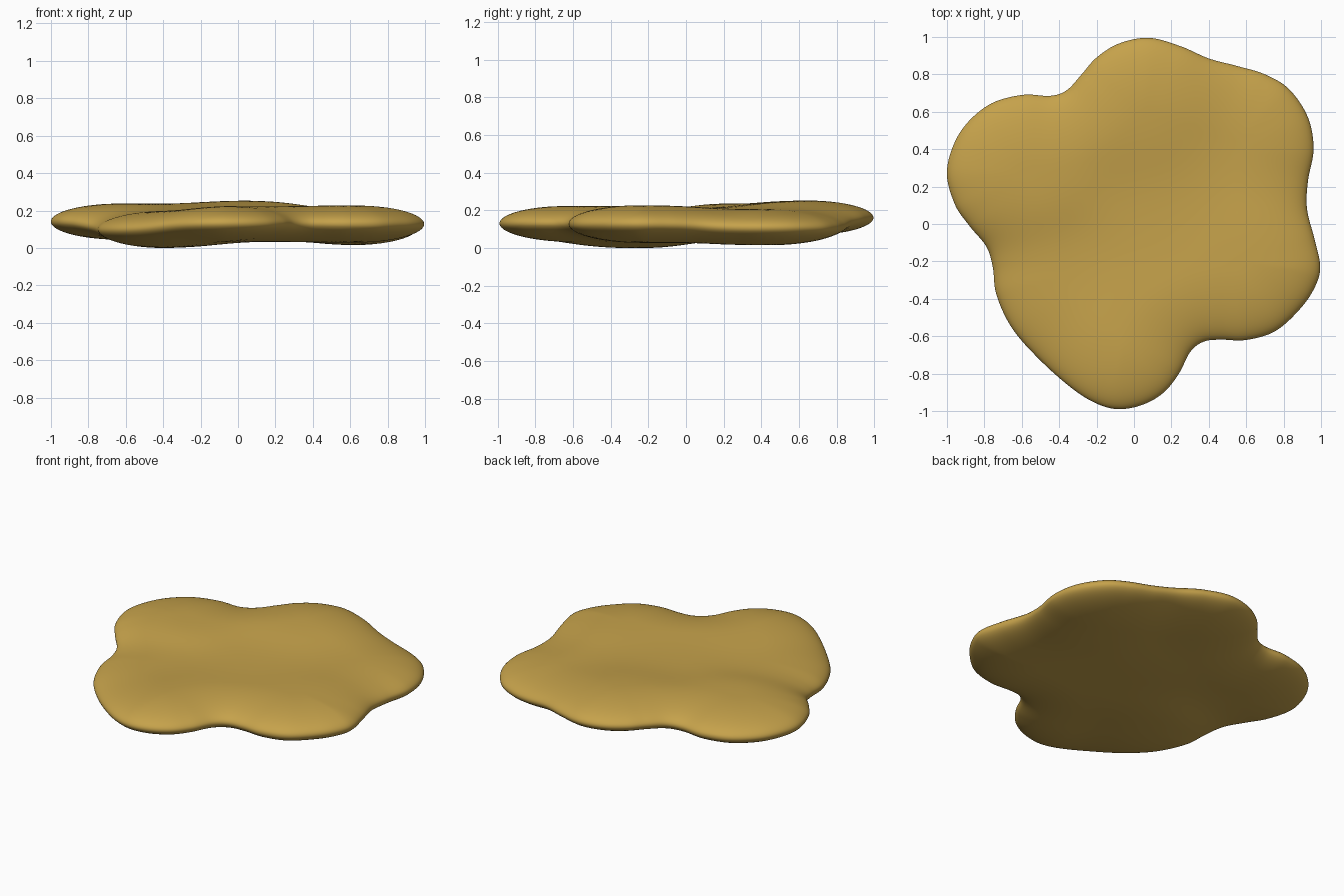
import bpy, bmesh, math
from mathutils import Vector
from mathutils.kdtree import KDTree

if "Cube" in bpy.data.objects:
    bpy.data.objects.remove(bpy.data.objects["Cube"])

# Top-view outline, counter-clockwise from the right
OUTLINE = [(.995, -.22), (.965, -.08), (.925, .08), (.93, .23), (.96, .4), (.93, .57), (.83, .72),
           (.7, .80), (.55, .845), (.4, .885), (.25, .95), (.08, .995), (-.08, .965), (-.2, .89),
           (-.28, .80), (-.36, .715), (-.45, .685), (-.6, .69), (-.78, .635), (-.93, .49),
           (-1, .29), (-.96, .11), (-.88, -.01), (-.79, -.12), (-.755, -.23), (-.735, -.38),
           (-.65, -.56), (-.5, -.73), (-.33, -.88), (-.2, -.96), (-.08, -.99), (.05, -.965),
           (.16, -.9), (.24, -.8), (.30, -.685), (.37, -.63), (.46, -.618), (.6, -.62),
           (.76, -.57), (.9, -.44), (.975, -.32)]
# Soft lobes: x, y, middle height, half thickness
LOBES = [(-.62, .3, .145, .097), (.07, .6, .166, .094), (.62, .45, .112, .096),
         (.6, -.25, .132, .1), (0, -.62, .136, .095), (-.42, -.35, .1, .1),
         (.15, .1, .128, .088)]
FINE, STEP, RINGS, ROUND = 40, 5, 32, .38


def smooth_loop(pts, n):
    """Closed Catmull-Rom curve through the points."""
    p = [Vector(q) for q in pts]
    out = []
    for i in range(len(p)):
        a, b, c, d = (p[(i + k) % len(p)] for k in (-1, 0, 1, 2))
        for j in range(n):
            t = j / n
            out.append(.5 * (2 * b + (c - a) * t + (2 * a - 5 * b + 4 * c - d) * t * t
                             + (3 * b - a - 3 * c + d) * t ** 3))
    return out


edge = smooth_loop(OUTLINE, FINE)
tree = KDTree(len(edge))
for i, e in enumerate(edge):
    tree.insert((e.x, e.y, 0), i)
tree.balance()


def heights(x, y):
    """Middle height and half thickness at a point inside the outline."""
    w = [math.exp(-((x - l[0]) ** 2 + (y - l[1]) ** 2) / (2 * .22 ** 2)) for l in LOBES]
    mid = sum(a * l[2] for a, l in zip(w, LOBES)) / sum(w)
    half = sum(a * l[3] for a, l in zip(w, LOBES)) / sum(w)
    d = min(tree.find((x, y, 0))[2] / ROUND, 1)
    return mid, half * math.sqrt(max(0, 1 - (1 - d) ** 2))


# Puddle-like blob: shared rim, then rings inward on top and underside
bm = bmesh.new()
rim_pts = edge[::STEP]
n = len(rim_pts)
rim = [bm.verts.new((p.x, p.y, heights(p.x, p.y)[0])) for p in rim_pts]
for side in (1, -1):
    prev = rim
    for r in range(RINGS - 1, -1, -1):
        t = math.sin(r / RINGS * math.pi / 2)
        ring = []
        for p in (rim_pts if r else [Vector((0, 0))]):
            m, h = heights(p.x * t, p.y * t)
            ring.append(bm.verts.new((p.x * t, p.y * t, m + side * h)))
        for i in range(n):
            j = (i + 1) % n
            f = [prev[i], prev[j], ring[j], ring[i]] if r else [prev[i], prev[j], ring[0]]
            bm.faces.new(f if side == 1 else f[::-1])
        prev = ring
low = min(v.co.z for v in bm.verts)
for v in bm.verts:
    v.co.z -= low
for f in bm.faces:
    f.smooth = True
mesh = bpy.data.meshes.new("blob")
bm.to_mesh(mesh)
bm.free()
blob = bpy.data.objects.new("blob", mesh)
bpy.context.collection.objects.link(blob)

mat = bpy.data.materials.new("golden_brown")
mat.diffuse_color = (.56, .36, .07, 1)
mat.use_nodes = True
mat.node_tree.nodes["Principled BSDF"].inputs["Base Color"].default_value = mat.diffuse_color
mesh.materials.append(mat)
